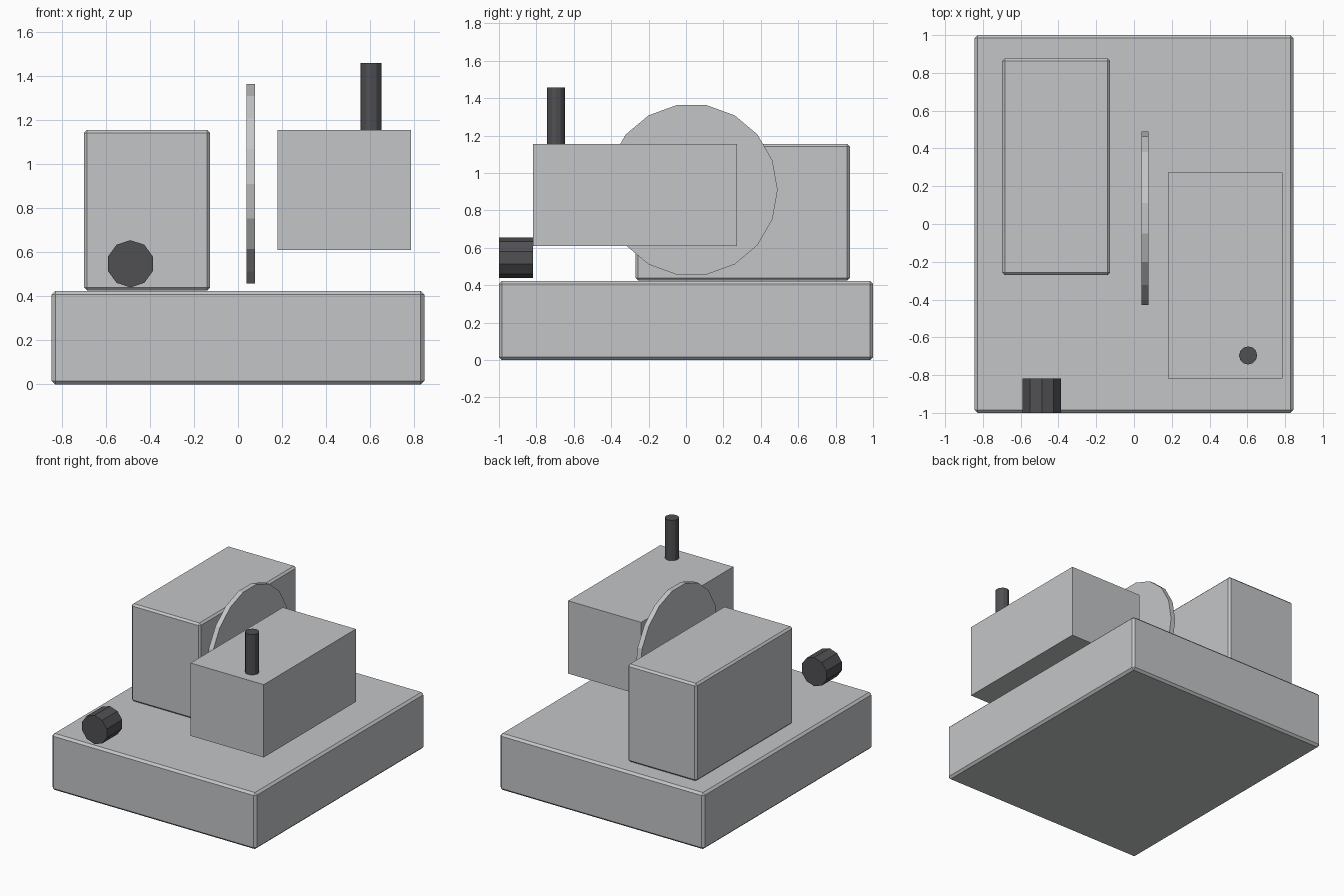
import bpy
from math import pi

cube = bpy.data.objects.get("Cube")
if cube:
    bpy.data.objects.remove(cube, do_unlink=True)


def make_material(name, rgb):
    mat = bpy.data.materials.new(name)
    mat.use_nodes = True
    mat.diffuse_color = (*rgb, 1)
    mat.node_tree.nodes["Principled BSDF"].inputs["Base Color"].default_value = (*rgb, 1)
    return mat


light_grey = make_material("light grey metal", (0.55, 0.56, 0.57))
dark_grey = make_material("dark grey plastic", (0.08, 0.08, 0.088))


def finish(name, mat):
    obj = bpy.context.object
    obj.name = obj.data.name = name
    obj.data.materials.append(mat)
    return obj


def box(name, low, high, mat, chamfer=0):
    """Box between two opposite corners, with optional chamfered edges."""
    centre = [(a + b) / 2 for a, b in zip(low, high)]
    bpy.ops.mesh.primitive_cube_add(size=1, location=centre)
    obj = finish(name, mat)
    obj.scale = [b - a for a, b in zip(low, high)]
    bpy.ops.object.transform_apply(location=False, rotation=False, scale=True)
    if chamfer:
        bevel = obj.modifiers.new("chamfer", "BEVEL")
        bevel.width = chamfer
        bevel.segments = 1
    return obj


def cylinder(name, sides, radius, depth, centre, turn, mat):
    """Flat-sided cylinder, turned from the z axis."""
    bpy.ops.mesh.primitive_cylinder_add(
        vertices=sides, radius=radius, depth=depth, location=centre, rotation=turn)
    return finish(name, mat)


# Base and the two blocks
box("base", (-0.845, -1, 0), (0.845, 1, 0.423), light_grey, 0.016)
box("motor_housing", (-0.698, -0.27, 0.425), (-0.126, 0.876, 1.155), light_grey, 0.014)
box("carriage", (0.18, -0.817, 0.61), (0.785, 0.273, 1.155), light_grey)

# Thin upright disc between the blocks
cylinder("blade", 18, 0.46, 0.037, (0.058, 0.03, 0.91), (0, pi / 2, 0), light_grey)

# Control knob at the front and handle on the carriage
cylinder("knob", 10, 0.107, 0.182, (-0.488, -0.909, 0.547), (pi / 2, 0, 0), dark_grey)
cylinder("handle", 12, 0.048, 0.302, (0.604, -0.696, 1.306), (0, 0, 0), dark_grey)
